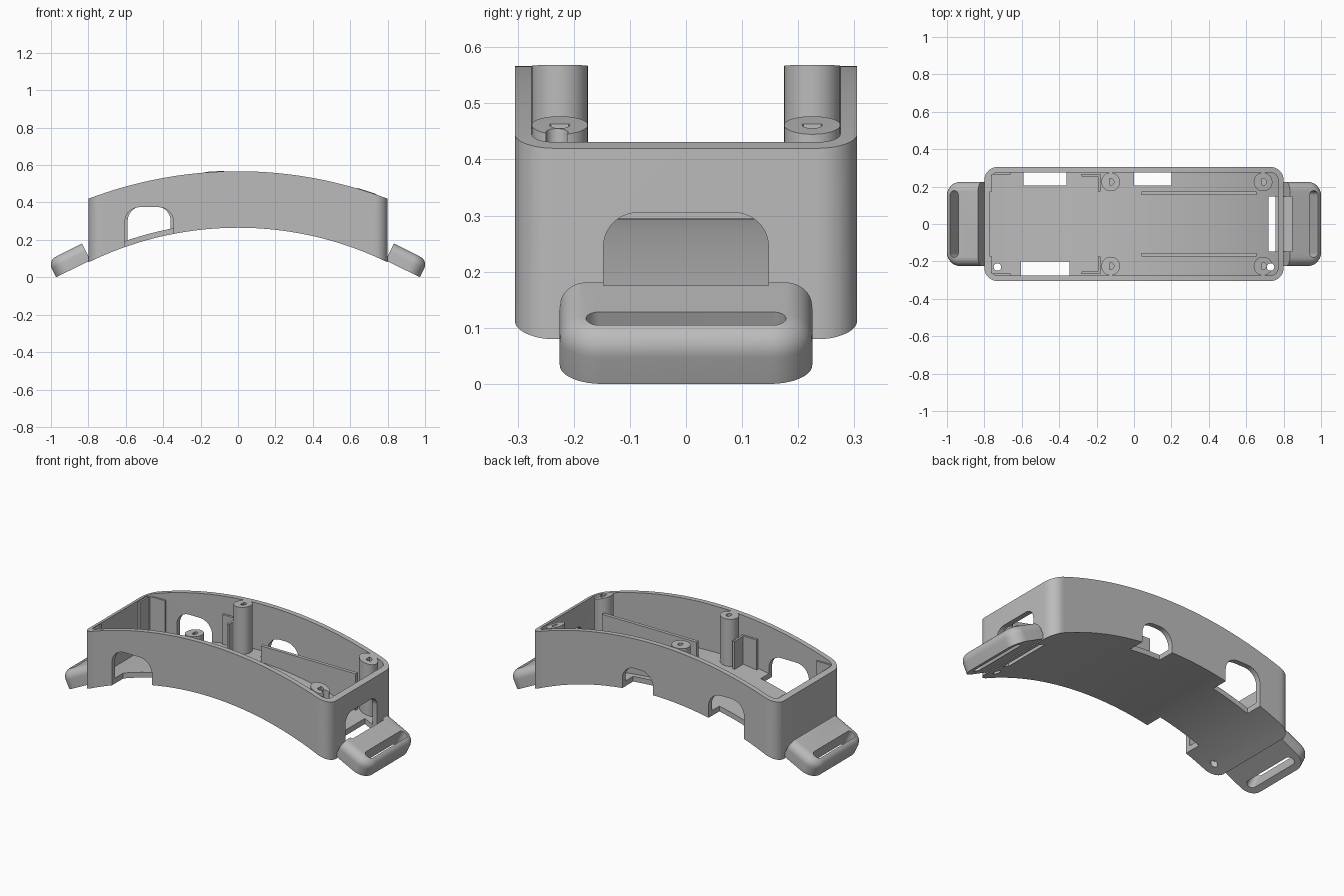
import bpy, bmesh, math
from mathutils import Matrix, Vector

if "Cube" in bpy.data.objects:
    bpy.data.objects.remove(bpy.data.objects["Cube"])

grey = bpy.data.materials.new("plain_grey")
grey.use_nodes = True
colour = (0.5, 0.5, 0.5, 1)
grey.diffuse_color = colour
grey.node_tree.nodes["Principled BSDF"].inputs["Base Color"].default_value = colour


# Helpers
def prism(name, outline, axis, lo, hi):
    """Extrude a 2D outline along z (outline in x,y), y (in x,z) or x (in y,z)."""
    place = {"z": lambda a, b, c: (a, b, c), "y": lambda a, b, c: (a, c, b),
             "x": lambda a, b, c: (c, a, b)}[axis]
    bm = bmesh.new()
    base = bm.faces.new([bm.verts.new(place(a, b, lo)) for a, b in outline])
    new = bmesh.ops.extrude_face_region(bm, geom=[base])["geom"]
    verts = [g for g in new if isinstance(g, bmesh.types.BMVert)]
    bmesh.ops.translate(bm, vec=place(0, 0, hi - lo), verts=verts)
    bmesh.ops.recalc_face_normals(bm, faces=bm.faces)
    return finish_mesh(name, bm)


def finish_mesh(name, bm):
    mesh = bpy.data.meshes.new(name)
    bm.to_mesh(mesh)
    bm.free()
    mesh.materials.append(grey)
    obj = bpy.data.objects.new(name, mesh)
    bpy.context.collection.objects.link(obj)
    return obj


def activate(obj):
    bpy.ops.object.select_all(action="DESELECT")
    obj.select_set(True)
    bpy.context.view_layer.objects.active = obj


def cut(obj, tool, operation="DIFFERENCE"):
    activate(obj)
    mod = obj.modifiers.new("cut", "BOOLEAN")
    mod.operation, mod.object, mod.solver = operation, tool, "EXACT"
    bpy.ops.object.modifier_apply(modifier=mod.name)
    bpy.data.objects.remove(tool)
    return obj


def smooth(obj):
    activate(obj)
    bpy.ops.object.shade_smooth_by_angle(angle=math.radians(30))


def rounded(x0, x1, y0, y1, r, steps=10, round_low=True):
    """Rectangle outline with rounded corners, optionally square at the bottom."""
    pts = []
    for i, (cx, cy) in enumerate([(x1 - r, y1 - r), (x0 + r, y1 - r),
                                  (x0 + r, y0 + r), (x1 - r, y0 + r)]):
        if i > 1 and not round_low:
            pts.append((x0 if i == 2 else x1, y0))
            continue
        for k in range(steps + 1):
            a = math.pi / 2 * (i + k / steps)
            pts.append((cx + r * math.cos(a), cy + r * math.sin(a)))
    return pts


def circle(x, y, r, n=32, flat=-1):
    return [(x + r * max(flat, math.cos(2 * math.pi * k / n)),
             y + r * math.sin(2 * math.pi * k / n)) for k in range(n)]


def arc(crown, radius):
    return lambda x: crown - radius + math.sqrt(radius ** 2 - x * x)


top, bottom, floor = arc(0.567, 2.25), arc(0.265, 1.82), arc(0.295, 1.85)


def band(low, high, n=48):
    """Curved slab between two arcs, used to trim parts to the curvature."""
    xs = [0.9 * (2 * i / n - 1) for i in range(n + 1)]
    return prism("band", [(x, low(x)) for x in xs] +
                 [(x, high(x)) for x in reversed(xs)], "y", -0.5, 0.5)


# Curved open case
case = prism("case", rounded(-0.8, 0.8, -0.305, 0.305, 0.07), "z", 0, 0.7)
cut(case, band(bottom, top), "INTERSECT")
cavity = prism("cavity", rounded(-0.77, 0.77, -0.275, 0.275, 0.04), "z", 0, 0.9)
cut(cavity, band(floor, lambda x: 0.8), "INTERSECT")
cut(case, cavity)

# Port openings through the long walls and floor edge
for x0, x1, y0, y1, high in [(-0.605, -0.345, -0.4, -0.2, 0.375),
                             (-0.59, -0.36, 0.205, 0.4, 0.38),
                             (0.0, 0.2, 0.205, 0.4, 0.39)]:
    cut(case, prism("port", rounded(x0, x1, 0, high, 0.08, round_low=False), "y", y0, y1))


# End opening, also used to notch the strap loop beside it
def end_port():
    return prism("end_port", rounded(-0.147, 0.147, 0.1, 0.305, 0.06, round_low=False),
                 "x", 0.72, 0.845)


def pin_hole(side):
    return prism("pin_hole", circle(side * 0.73, -0.23, 0.02), "z", -0.1, 0.6)


cut(case, end_port())
for side in (-1, 1):
    cut(case, pin_hole(side))
smooth(case)

# Screw posts with D-shaped bores
for x, label in [(-0.125, "middle"), (0.69, "end")]:
    for y, face in [(-0.225, "front"), (0.225, "back")]:
        post = prism(f"{face}_{label}_post", circle(x, y, 0.05), "z", 0, 0.7)
        cut(post, band(lambda v: floor(v) - 0.01, lambda v: top(v) + 0.003), "INTERSECT")
        cut(post, prism("bore", circle(x, y, 0.018, 24, -0.35), "z", top(x) - 0.12, 0.8))
        if label == "end" and face == "front":
            cut(post, pin_hole(1))
        smooth(post)


# Upright plates standing on the curved floor
def plate(name, x0, x1, y0, y1, high):
    obj = prism(name, [(x0, y0), (x1, y0), (x1, y1), (x0, y1)], "z", 0, high)
    cut(obj, band(lambda v: floor(v) - 0.01, lambda v: 0.8), "INTERSECT")


for s, face in [(-1, "front"), (1, "back")]:
    plate(face + "_rib", 0.04, 0.655, *sorted((s * 0.155, s * 0.175)), 0.39)
    plate(face + "_board_guide_long", -0.28, -0.18, *sorted((s * 0.255, s * 0.268)), 0.45)
    plate(face + "_board_guide_short", -0.193, -0.18, *sorted((s * 0.175, s * 0.268)), 0.45)
    plate(face + "_corner_guide_long", -0.765, -0.66, *sorted((s * 0.265, s * 0.276)), 0.425)
    plate(face + "_corner_guide_short", -0.772, -0.76, *sorted((s * 0.175, s * 0.276)), 0.425)

# Tilted strap loops
tilt = math.radians(26.5)
length, thick = 0.205, 0.1
for side, label in [(1, "left"), (-1, "right")]:
    outline = [p for p in rounded(0, length, -0.225, 0.225, 0.075) if p[0] > length / 2]
    outline = [(0, -0.225)] + sorted(outline, key=lambda p: p[1]) + [(0, 0.225)]
    loop = prism(label + "_strap_loop", outline, "z", 0, thick)
    bm = bmesh.new()
    bm.from_mesh(loop.data)
    rim = [e for e in bm.edges if all(v.co.z > thick - 0.001 for v in e.verts)
           and any(v.co.x > 0.001 for v in e.verts)]
    bmesh.ops.bevel(bm, geom=rim, offset=0.048, segments=8, profile=0.5, affect="EDGES")
    bm.to_mesh(loop.data)
    bm.free()
    cut(loop, prism("slot", rounded(0.118, 0.168, -0.178, 0.178, 0.0245), "z", -0.1, 0.3))
    loop.data.transform(Matrix.Translation((0.789, 0, 0.0915)) @ Matrix.Rotation(tilt, 4, "Y"))
    if side > 0:
        cut(loop, end_port())
    else:
        loop.data.transform(Matrix.Rotation(math.pi, 4, "Z"))
    smooth(loop)
